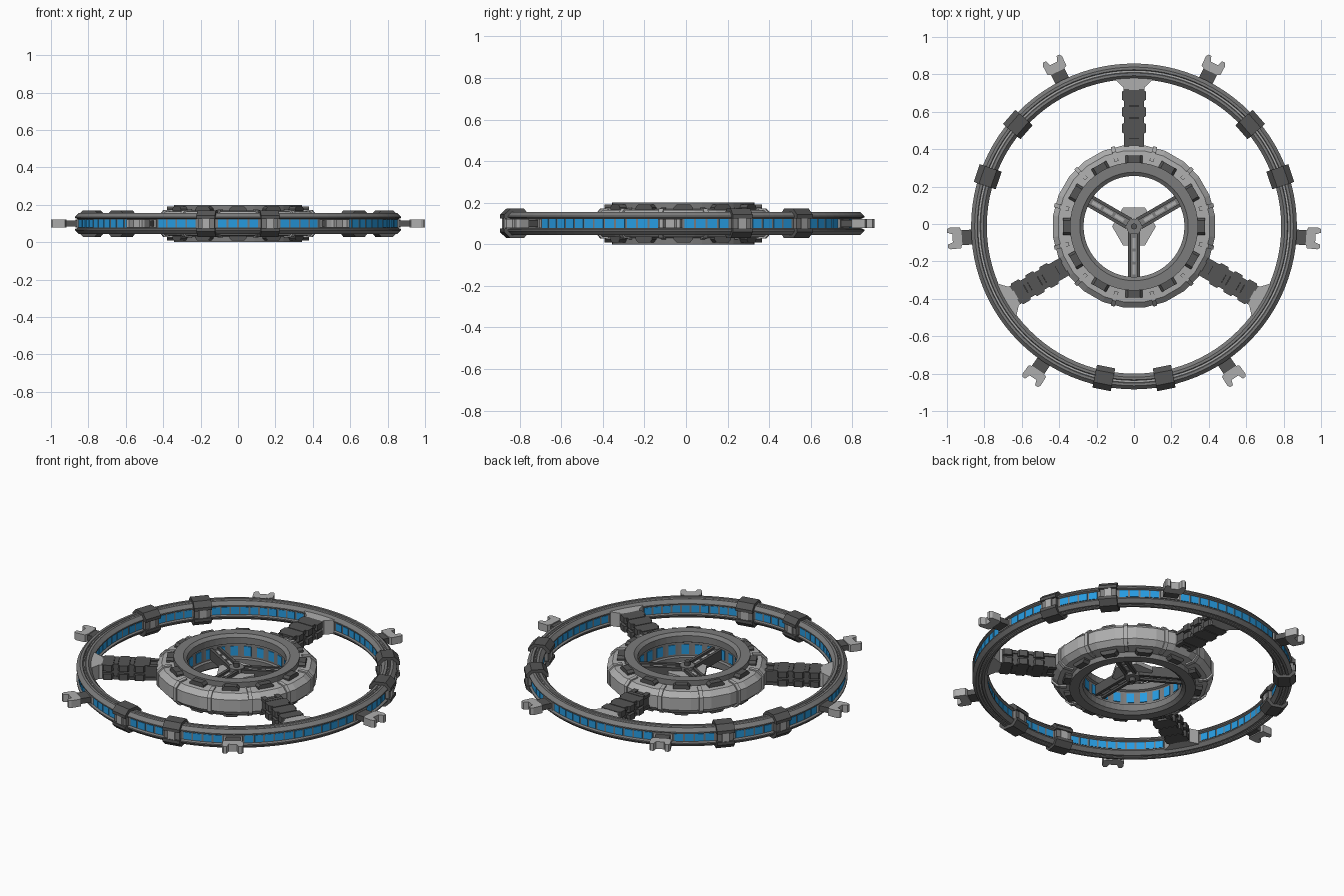
import bpy, bmesh
from math import sin, cos, radians, pi

if "Cube" in bpy.data.objects:
    bpy.data.objects.remove(bpy.data.objects["Cube"])

CY, CZ = -0.013, 0.1          # station axis and mid-plane


def mat(name, c):
    m = bpy.data.materials.new(name)
    m.diffuse_color = (*c, 1)
    m.use_nodes = True
    m.node_tree.nodes["Principled BSDF"].inputs["Base Color"].default_value = m.diffuse_color
    return m


BLUE = mat("window_blue", (0.02, 0.33, 0.75))
DARK = mat("dark_grey", (0.09, 0.09, 0.09))
MID = mat("mid_grey", (0.2, 0.2, 0.2))
LIGHT = mat("light_grey", (0.42, 0.42, 0.42))


def finish(bm, name, m):
    bmesh.ops.recalc_face_normals(bm, faces=bm.faces)
    me = bpy.data.meshes.new(name)
    bm.to_mesh(me)
    bm.free()
    me.materials.append(m)
    ob = bpy.data.objects.new(name, me)
    ob.location = (0, CY, CZ)
    bpy.context.collection.objects.link(ob)
    return ob


def place(bm, r, t, z, a):
    """Vertex from radial, tangential and height coordinates at angle a."""
    a = radians(a)
    return bm.verts.new((r * cos(a) - t * sin(a), r * sin(a) + t * cos(a), z))


def lathe(name, half, n, m, start=0.0):
    """Closed ring; half is the upper (r, z) profile, mirrored below."""
    prof = half + [(r, -z) for r, z in reversed(half)]
    bm = bmesh.new()
    rows = [[place(bm, r, 0, z, start + 360 * i / n) for r, z in prof] for i in range(n)]
    k = len(prof)
    for i in range(n):
        p, q = rows[i], rows[(i + 1) % n]
        for j in range(k):
            bm.faces.new((p[j], p[(j + 1) % k], q[(j + 1) % k], q[j]))
    return finish(bm, name, m)


def prism(name, pts, axis, spans, angles, m):
    """Extrude a 2D outline along r, t or z over each span, at every angle."""
    bm = bmesh.new()
    order = {'r': lambda u, v, w: (w, u, v), 't': lambda u, v, w: (u, w, v),
             'z': lambda u, v, w: (u, v, w)}[axis]
    for a in angles:
        for s in spans:
            e = [[place(bm, *order(u, v, w), a) for u, v in pts] for w in s]
            bm.faces.new(e[0])
            bm.faces.new(e[1])
            for j in range(len(pts)):
                k = (j + 1) % len(pts)
                bm.faces.new((e[0][j], e[0][k], e[1][k], e[1][j]))
    return finish(bm, name, m)


def box(name, r, t, spans, angles, m):
    pts = [(r[0], t[0]), (r[1], t[0]), (r[1], t[1]), (r[0], t[1])]
    return prism(name, pts, 'z', spans, angles, m)


def mirrored(half):
    return half + [(u, -v) for u, v in reversed(half)]


def both(a, b):
    return [(a, b), (-b, -a)]


SPOKES = [90, 210, 330]
ARMS = [30, 150, 270]
CLAMPS = [a + s * 11.25 for a in ARMS for s in (-1, 1)]
PORTS = [a + s * 26.25 for a in SPOKES for s in (-1, 1)]
CELLS = [(i + 0.5) * 3.75 for i in range(96)]


def clear(a, blocked, gap):
    return all(abs((a - b + 180) % 360 - 180) > gap for b in blocked)


# Outer habitat ring with recessed window walls and grooved top
lathe("outer_ring", [(0.858, 0.024), (0.871, 0.029), (0.871, 0.036), (0.852, 0.055),
                     (0.838, 0.055), (0.835, 0.049), (0.823, 0.049), (0.820, 0.055),
                     (0.806, 0.055), (0.787, 0.036), (0.787, 0.029), (0.798, 0.024)], 96, MID)
lathe("ring_top_rail", [(0.832, 0.053), (0.826, 0.053)], 96, LIGHT)
box("outer_windows", (0.85, 0.861), (-0.023, 0.023), [(-0.021, 0.021)],
    [a for a in CELLS if clear(a, CLAMPS + PORTS, 3.7)], BLUE)
box("inner_windows", (0.795, 0.806), (-0.021, 0.021), [(-0.021, 0.021)],
    [a for a in CELLS if clear(a, CLAMPS, 3.7) and clear(a, SPOKES, 7)], BLUE)
box("port_wall_panels", (0.85, 0.866), (-0.052, 0.052), [(-0.022, 0.022)], PORTS, LIGHT)

# Clamps around the outer ring: two caps joined by narrower blocks
cap = [(0.764, 0.024), (0.764, 0.042), (0.792, 0.071), (0.858, 0.071),
       (0.888, 0.042), (0.888, 0.024)]
prism("clamp_upper_caps", cap, 't', [(-0.05, 0.05)], CLAMPS, DARK)
prism("clamp_lower_caps", [(r, -z) for r, z in cap], 't', [(-0.05, 0.05)], CLAMPS, DARK)
box("clamp_cores", (0.776, 0.876), (-0.045, 0.045), [(-0.03, 0.03)], CLAMPS, MID)
box("clamp_bars", (0.77, 0.885), (-0.02, 0.02), [(-0.034, 0.034)], CLAMPS, LIGHT)

# Docking ports
box("port_stems", (0.86, 0.93), (-0.04, 0.04), [(-0.016, 0.016)], PORTS, DARK)
prism("port_heads", mirrored([(0.922, 0.035), (0.93, 0.056), (0.985, 0.058), (1.0, 0.05),
                              (1.0, 0.032), (0.972, 0.022)]),
      'z', [(-0.022, 0.022)], PORTS, LIGHT)

# Main spokes: core beam, side rails, collars, light deck plates, flared roots
box("spoke_cores", (0.41, 0.75), (-0.047, 0.047), [(-0.034, 0.034)], SPOKES, DARK)
for side in (-1, 1):
    t = sorted((side * 0.026, side * 0.053))
    box("spoke_rails", (0.41, 0.735), t, both(0.025, 0.042), SPOKES, DARK)
for r in (0.525, 0.612, 0.699):
    prism("spoke_side_tabs", mirrored([(r - 0.03, 0.05), (r - 0.022, 0.064),
                                       (r + 0.022, 0.064), (r + 0.03, 0.05)]),
          'z', both(0.008, 0.044), SPOKES, DARK)
    box("spoke_deck_plates", (r - 0.028, r + 0.028), (-0.018, 0.018),
        both(0.03, 0.039), SPOKES, LIGHT)
for r in (0.483, 0.568, 0.655):
    box("spoke_crossbars", (r - 0.012, r + 0.012), (-0.05, 0.05), both(0.03, 0.046), SPOKES, DARK)
prism("spoke_flares", mirrored([(0.728, 0.055), (0.745, 0.058), (0.782, 0.098), (0.8, 0.098)]),
      'z', [(-0.042, 0.042)], SPOKES, LIGHT)

# Central hub: light outer shell with ribs, tall inner collar, bumps
lathe("hub_shell", [(0.437, 0.036), (0.408, 0.064), (0.335, 0.07), (0.30, 0.07)], 24, LIGHT, 7.5)
rib = mirrored([(0.36, 0.066), (0.36, 0.076), (0.411, 0.071), (0.441, 0.04)])
prism("hub_ribs", rib, 't', [(-0.011, 0.011)], [15 + 30 * i for i in range(12)], LIGHT)
lathe("hub_collar", [(0.343, 0.06), (0.343, 0.1), (0.29, 0.1), (0.27, 0.085),
                     (0.27, 0.046), (0.282, 0.04)], 48, MID)
for s in (-1, 1):
    bump = [(-0.046, s * 0.06), (-0.046, s * 0.077), (-0.033, s * 0.091),
            (0.033, s * 0.091), (0.046, s * 0.077), (0.046, s * 0.06)]
    prism("hub_bumps", bump, 'r', [(0.335, 0.379)], [30 * i for i in range(12)], DARK)
box("hub_windows", (0.277, 0.29), (-0.02, 0.02), [(-0.028, 0.028)],
    [7.5 + 15 * i for i in range(24)], BLUE)

# Inner three-armed support with gusset plate and spindle
box("arm_webs", (0.0, 0.285), (-0.025, 0.025), [(-0.018, 0.018)], ARMS, MID)
for side in (-1, 1):
    t = sorted((side * 0.016, side * 0.033))
    box("arm_rails", (0.03, 0.285), t, [(-0.03, 0.03)], ARMS, DARK)
for r in (0.09, 0.16, 0.23):
    box("arm_deck_plates", (r - 0.027, r + 0.027), (-0.009, 0.009), both(0.015, 0.024), ARMS, LIGHT)
gusset = [(0.117 * cos(radians(60 * i)), 0.117 * sin(radians(60 * i))) for i in range(6)]
prism("gusset_plate", gusset, 'z', [(-0.012, 0.012)], [0], LIGHT)
for name, rad, h, m in (("spindle_drum", 0.042, 0.036, MID), ("spindle_pin", 0.016, 0.06, DARK)):
    ring = [(rad * cos(pi * i / 6), rad * sin(pi * i / 6)) for i in range(12)]
    prism(name, ring, 'z', [(-h, h)], [0], m)
